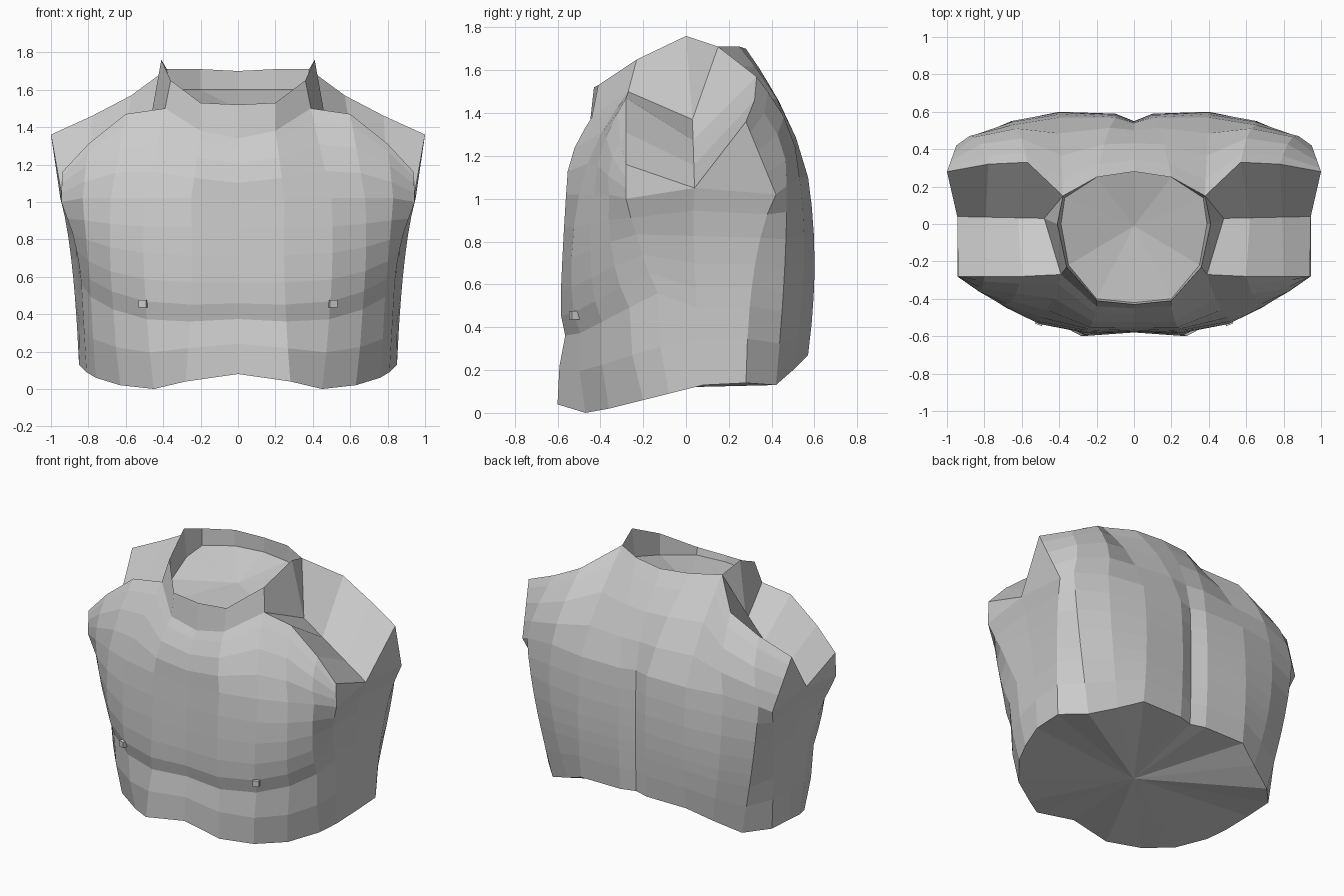
import bpy, bmesh, math
from mathutils import Vector as V

if "Cube" in bpy.data.objects:
    bpy.data.objects.remove(bpy.data.objects["Cube"])

# Half cross-sections, running front centre -> side -> back centre
WAIST = [(0, -.58, .08), (.28, -.6, .04), (.45, -.47, 0), (.63, -.36, .02), (.76, -.2, .06),
         (.81, -.08, .09), (.85, .08, .13), (.85, .28, .14), (.72, .42, .13),
         (.55, .5, .2), (.4, .57, .27), (.1, .57, .27), (0, .54, .27)]
CHEST = [(0, -.575, .55), (.25, -.585, .55), (.5, -.535, .55), (.68, -.44, .58), (.8, -.33, .62),
         (.86, -.2, .66), (.86, .04, .68), (.89, .32, .68), (.83, .46, .66),
         (.64, .55, .68), (.4, .6, .7), (.1, .59, .7), (0, .55, .7)]
ARMPIT = [(0, -.555, 1.0), (.25, -.56, 1.02), (.5, -.5, 1.02), (.68, -.43, 1.02), (.83, -.36, 1.02),
          (.945, -.28, 1.0), (.945, .04, 1.05), (.95, .42, 1.02), (.88, .47, 1.06),
          (.65, .53, 1.1), (.4, .57, 1.1), (.1, .57, 1.1), (0, .54, 1.1)]
# Upper borders: front (throat to shoulder), back (shoulder to nape), neck rim and floor
FRONT_TOP = [(0, -.45, 1.34), (.2, -.44, 1.38), (.39, -.27, 1.5),
             (.6, -.28, 1.47), (.8, -.28, 1.31), (.94, -.28, 1.16)]
BACK_TOP = [(1.0, .28, 1.36), (.78, .32, 1.46), (.57, .33, 1.57),
            (.38, .15, 1.71), (.2, .25, 1.71), (0, .28, 1.7)]
RIM_FRONT = [(0, -.43, 1.52), (.2, -.41, 1.53), (.36, -.23, 1.65), (.41, 0, 1.76)]
FLOOR = [(0, -.42, 1.48), (.2, -.4, 1.48), (.35, -.22, 1.51), (.39, 0, 1.57),
         (.37, .14, 1.6), (.2, .25, 1.6), (0, .28, 1.6)]

bm = bmesh.new()


def add(points):
    return [bm.verts.new(p) for p in points]


def strip(a, b):
    for i in range(len(a) - 1):
        bm.faces.new((a[i], a[i + 1], b[i + 1], b[i]))


def fan(c, ring):
    for p, q in zip(ring, ring[1:]):
        bm.faces.new((c, p, q))


# Lower torso: curve through the three sections; the crease under the chest
# is pressed in and climbs towards the side
def lower_row(t, crease, climb):
    row = []
    for j, (a, b, c) in enumerate(zip(WAIST, CHEST, ARMPIT)):
        p = V(a) * (1 - t) * (1 - 2 * t) + V(b) * 4 * t * (1 - t) + V(c) * t * (2 * t - 1)
        if j < 6:
            p.y += crease
            p.z += climb * max(0, j - 1)
        row.append(p)
    return add(row)


rows = [lower_row(*r) for r in
        [(0, 0, 0), (.17, .005, 0), (.31, .028, .022), (.4, .006, .022),
         (.52, 0, .015), (.67, 0, .008), (.83, 0, 0), (1, 0, 0)]]
for a, b in zip(rows, rows[1:]):
    strip(a, b)
top = rows[-1]
fan(bm.verts.new((0, 0, .12)), rows[0])


# Upper front and back sheets, bulging outwards between armpit and border
def sheet(base, border, bulge, edge):
    out = [base]
    for t in (.3, .6, .85, 1):
        pts = []
        for j, (v, e) in enumerate(zip(base, border)):
            p = v.co.lerp(V(e), t)
            if j != edge:
                p.y += bulge * math.sin(math.pi * t)
            pts.append(p)
        out.append(add(pts))
    for a, b in zip(out, out[1:]):
        strip(a, b)
    return out


front = sheet(top[:6], FRONT_TOP, -.035, 5)
back = sheet(top[7:], BACK_TOP, .05, 0)
ft, bt = front[-1], back[-1]

# Shoulder valley and arm opening
inner = V((.48, .03, 1.37))
valley = [top[6]] + add(top[6].co.lerp(inner, t) for t in (.33, .7, 1))
strip(valley, [ft[5], ft[4], ft[3], ft[2]])
strip(valley, bt[:4])
fan(top[6], [r[5] for r in front])
fan(top[6], [r[0] for r in back])

# Neck collar and sunken neck floor
rim = add(RIM_FRONT)
strip(ft[:3] + [valley[3]], rim)
bm.faces.new((valley[3], bt[3], rim[3]))
floor = add(FLOOR)
strip(rim + bt[3:], floor)
fan(bm.verts.new((0, -.01, 1.5)), floor)

# Mirror the half into a closed body
bmesh.ops.mirror(bm, geom=bm.verts[:] + bm.edges[:] + bm.faces[:], axis='X', merge_dist=1e-4)
bmesh.ops.remove_doubles(bm, verts=bm.verts[:], dist=1e-4)
bmesh.ops.recalc_face_normals(bm, faces=bm.faces[:])
mesh = bpy.data.meshes.new("torso")
bm.to_mesh(mesh)
bm.free()
bpy.context.collection.objects.link(bpy.data.objects.new("torso", mesh))

# Small square chest studs
for side, name in ((-1, "left"), (1, "right")):
    bpy.ops.mesh.primitive_cube_add(size=.04, location=(side * .505, -.52, .455))
    stud = bpy.context.object
    stud.name = "chest_stud_" + name
    stud.rotation_euler.z = side * .35
